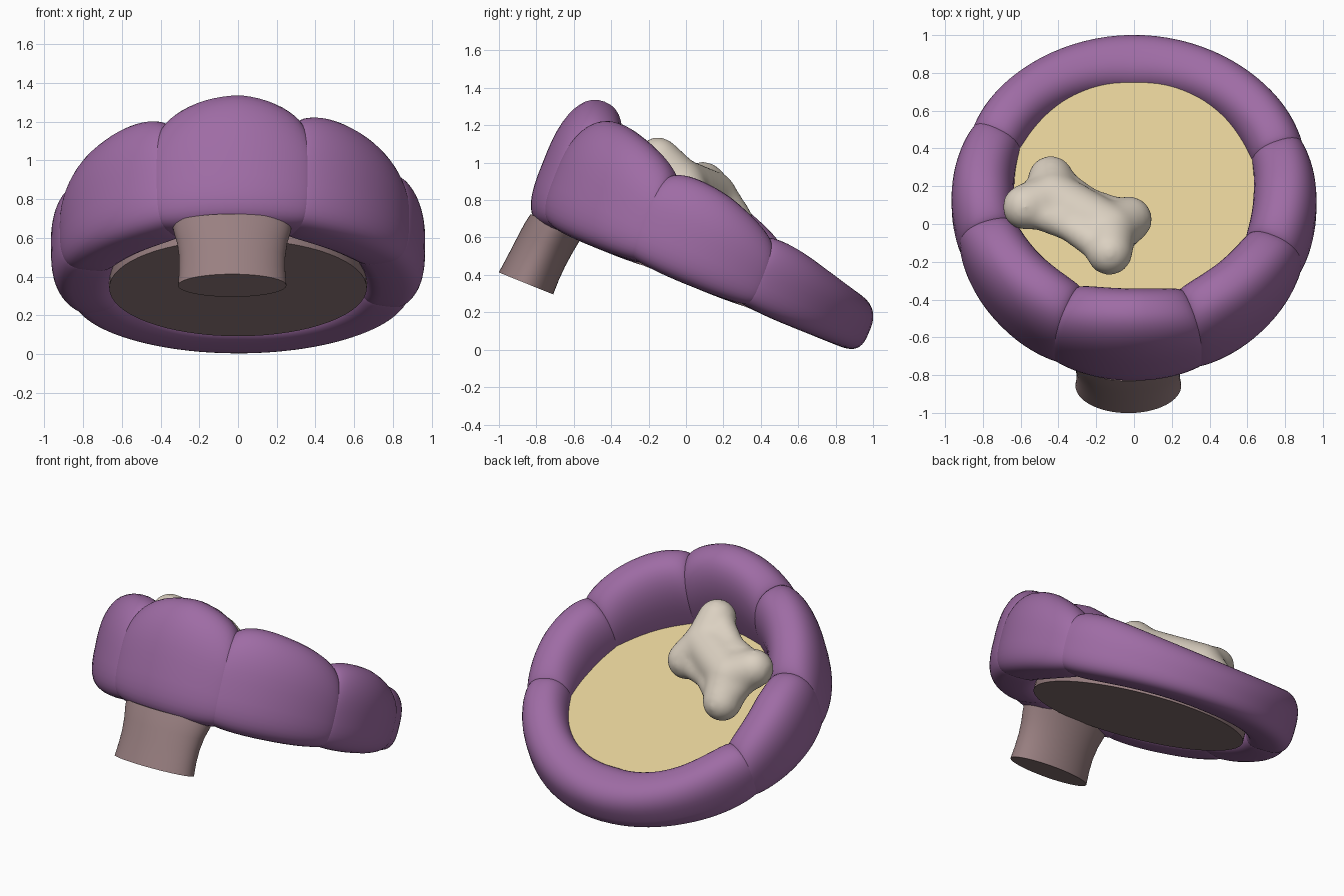
import bpy, bmesh, math
from mathutils import Matrix, Vector

if "Cube" in bpy.data.objects:
    bpy.data.objects.remove(bpy.data.objects["Cube"])

TILT = Matrix.Rotation(math.radians(-22), 4, 'X')   # the whole bed leans down towards the back
CENTRE = -0.09                                      # ring centre along the tilted plane
BASE = 0.324                                        # underside level of the cushions


def material(name, rgb):
    m = bpy.data.materials.new(name)
    m.diffuse_color = (*rgb, 1)
    m.use_nodes = True
    m.node_tree.nodes["Principled BSDF"].inputs["Base Color"].default_value = m.diffuse_color
    return m


PURPLE = material("purple_fabric", (0.345, 0.150, 0.375))
CREAM = material("cream_mattress", (0.76, 0.615, 0.31))
BROWN = material("brown_wood", (0.32, 0.215, 0.22))
BONE = material("bone_white", (0.71, 0.635, 0.535))


def make_object(name, bm, mat, tilt=True):
    bmesh.ops.recalc_face_normals(bm, faces=bm.faces)
    if tilt:
        bm.transform(TILT)
    mesh = bpy.data.meshes.new(name)
    bm.to_mesh(mesh)
    bm.free()
    mesh.materials.append(mat)
    ob = bpy.data.objects.new(name, mesh)
    bpy.context.collection.objects.link(ob)
    bpy.ops.object.select_all(action='DESELECT')
    ob.select_set(True)
    bpy.context.view_layer.objects.active = ob
    bpy.ops.object.shade_smooth_by_angle(angle=math.radians(45))
    return ob


def loft(name, rings, mat):
    """Skin a list of closed rings and cap both ends."""
    bm = bmesh.new()
    loops = [[bm.verts.new(p) for p in ring] for ring in rings]
    n = len(loops[0])
    for a, b in zip(loops, loops[1:]):
        for i in range(n):
            j = (i + 1) % n
            bm.faces.new((a[i], a[j], b[j], b[i]))
    bm.faces.new(loops[0])
    bm.faces.new(loops[-1])
    return make_object(name, bm, mat)


def power(v, e):
    return math.copysign(abs(v) ** e, v)


def cushion_ring(deg, s, n=40):
    """Cross-section of the bolster, tall at the front and low at the back."""
    th = math.radians(deg)
    c = math.cos(th)
    front_diag = abs(math.sin(th)) * max(c, 0)
    back_diag = abs(math.sin(th)) * max(-c, 0)
    top = BASE + (0.522 + 0.222 * c - 0.07 * front_diag) * s
    bottom = BASE + 0.15 * (1 - s)
    half = (0.168 + 0.0135 * c + 0.0055 * c * c - 0.03 * back_diag) * (0.3 + 0.7 * s)
    radius = 0.799 + 0.003 * c + 0.007 * c * c + 0.025 * back_diag
    ring = []
    for i in range(n):
        a = math.tau * i / n
        e = 2 / 2.3 if math.sin(a) > 0 else 2 / 3.5
        r = radius + half * power(math.cos(a), e)
        w = (top + bottom) / 2 + (top - bottom) / 2 * power(math.sin(a), e)
        ring.append((r * math.sin(th), CENTRE - r * c, w))
    return ring


def cushion(name, start, end, roll=22):
    """One puffed segment whose ends pinch in at the seams."""
    steps = max(24, int((end - start) / 2.5))
    rings = []
    for k in range(steps + 1):
        # cosine spacing gives finer rows near the seams
        t = 0.5 - 0.5 * math.cos(math.pi * k / steps)
        deg = start + (end - start) * t
        d = min(1.0, min(deg - start, end - deg) / roll)
        s = 0.83 + 0.17 * math.sqrt(max(0.0, 1 - (1 - d) ** 2))
        rings.append(cushion_ring(deg, s))
    return loft(name, rings, PURPLE)


# Bolster: six puffed cushions
for name, a, b in (("front_cushion", -25.5, 21.5), ("front_right_cushion", 21.5, 67),
                   ("right_cushion", 67, 110), ("back_cushion", 110, 244),
                   ("left_cushion", 244, 286), ("front_left_cushion", 286, 334.5)):
    cushion(name, a - 1, b + 1)


def ellipse(rx, ry, u, w, x=0.0, n=64):
    return [(x + rx * math.cos(math.tau * i / n),
             u + ry * math.sin(math.tau * i / n), w) for i in range(n)]


# Mattress and the board below it
loft("mattress", [ellipse(0.71, 0.71, CENTRE, w) for w in (0.43, 0.565)], CREAM)
loft("base_board", [ellipse(0.665, 0.665, CENTRE, w) for w in (0.332, 0.43)], BROWN)

# Flared oval leg under the front
loft("leg", [ellipse(rx, ry, u, w, -0.03) for rx, ry, u, w in (
    (0.28, 0.157, -0.926, 0.008), (0.274, 0.152, -0.922, 0.09),
    (0.274, 0.150, -0.916, 0.17), (0.284, 0.151, -0.908, 0.25),
    (0.300, 0.152, -0.900, 0.31), (0.310, 0.152, -0.890, 0.36))], BROWN)

# Toy bone: chains of balls fused into one soft shape
left, right = Vector((-0.43, 0.13, 0.81)), Vector((-0.13, -0.04, 0.88))
ka, kb = Vector((-0.44, 0.24, 0.68)), Vector((-0.575, 0.09, 0.885))
kc, kd = Vector((-0.025, 0.025, 0.77)), Vector((-0.13, -0.15, 1.015))
mid = (left + right) / 2
chains = [(left, right, 0.15, 0.15)]
chains += [(a, b, 0.145, 0.124) for a, b in ((left, ka), (left, kb), (right, kc), (right, kd))]
# webs between the knobs
chains += [(ka, kb, 0.095, 0.095), (kc, kd, 0.095, 0.095)]
for a, b in ((ka, kc), (kb, kd)):
    m = ((a + b) / 2).lerp(mid, 0.2)
    chains += [(a, m, 0.095, 0.08), (m, b, 0.08, 0.095)]
bm = bmesh.new()
for a, b, r0, r1 in chains:
    for k in range(7):
        t = k / 6
        bmesh.ops.create_icosphere(bm, subdivisions=3, radius=r0 + (r1 - r0) * t,
                                   matrix=Matrix.Translation(a.lerp(b, t)))
bone = make_object("toy_bone", bm, BONE, tilt=False)
fuse = bone.modifiers.new("fuse", 'REMESH')
fuse.mode = 'VOXEL'
fuse.voxel_size = 0.018
fuse.use_smooth_shade = True
soften = bone.modifiers.new("soften", 'SMOOTH')
soften.factor = 0.5
soften.iterations = 20
